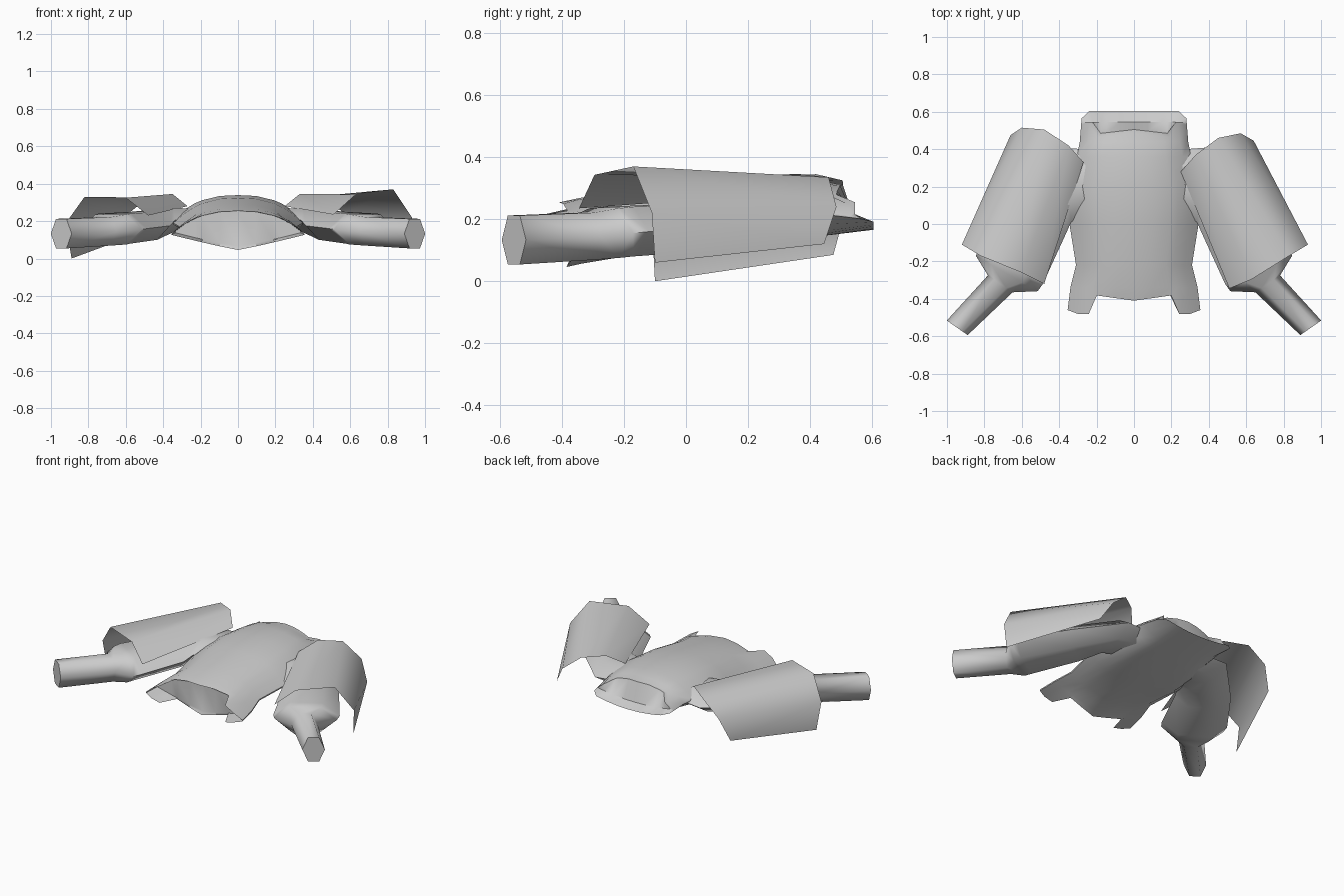
import bpy, bmesh, math
from mathutils import Vector

cube = bpy.data.objects.get("Cube")
if cube:
    bpy.data.objects.remove(cube, do_unlink=True)

grey = bpy.data.materials.new("plain_grey")
grey.use_nodes = True
grey.diffuse_color = (0.6, 0.6, 0.6, 1)
grey.node_tree.nodes["Principled BSDF"].inputs["Base Color"].default_value = (0.6, 0.6, 0.6, 1)


def loft(name, rings, closed=True, caps=(), angle=40):
    """Skin rings that share one point count; caps lists the ring ends to close."""
    bm = bmesh.new()
    rows = [[bm.verts.new(p) for p in ring] for ring in rings]
    n = len(rows[0])
    for a, b in zip(rows, rows[1:]):
        for i in range(n if closed else n - 1):
            j = (i + 1) % n
            bm.faces.new((a[i], a[j], b[j], b[i]))
    # Close an end with columns running from the first half of the ring to the second
    for end in caps:
        row = rows[end]
        for i in range(n // 2 - 1):
            bm.faces.new((row[i], row[i + 1], row[n - 2 - i], row[n - 1 - i]))
    bmesh.ops.recalc_face_normals(bm, faces=bm.faces)
    # Open sheets should face upwards
    if not closed and sum(f.normal.z for f in bm.faces) < 0:
        bmesh.ops.reverse_faces(bm, faces=bm.faces)
    mesh = bpy.data.meshes.new(name)
    bm.to_mesh(mesh)
    bm.free()
    mesh.materials.append(grey)
    obj = bpy.data.objects.new(name, mesh)
    bpy.context.collection.objects.link(obj)
    bpy.ops.object.select_all(action='DESELECT')
    obj.select_set(True)
    bpy.context.view_layer.objects.active = obj
    bpy.ops.object.shade_smooth_by_angle(angle=math.radians(angle))
    return obj


# Torso: flattened tube, recessed at the waist, sunken at the neck
HALF = (0.28, 0.56, 0.68, 0.85, 1)
STEPS = [-u for u in reversed(HALF)] + [0] + list(HALF)


def torso_ring(y, w, z_side, z_top, z_low, power=2.0):
    """y is a number, or a rule giving y from the side fraction and sheet."""
    ring = []
    for top in (True, False):
        for u in STEPS if top else reversed(STEPS):
            a = abs(u)
            z_mid = z_top if top else z_low
            z = z_side + (z_mid - z_side) * (1 - a ** (2.6 if top else power))
            # Keep the two sheets just apart at the side seam
            z += 0.004 if top else -0.004
            ring.append((u * w, y(a, top) if callable(y) else y, z))
    return ring


def waist_edge(u, top):
    if u > 0.6:
        return -0.46 if u > 0.9 else -0.48
    return (-0.41 if top else -0.385) + 0.05 * u


def collar_edge(u, top):
    if top:
        return 0.485 - 0.03 * u if u < 0.8 else 0.53
    return 0.605 if u < 0.9 else 0.565


def neck_lip(u, top):
    return 0.505 - 0.03 * u if top and u < 0.8 else 0.545


torso = [
    torso_ring(-0.37, 0.335, 0.142, 0.25, 0.07, 1.2),
    torso_ring(waist_edge, 0.355, 0.13, 0.25, 0.05, 1.1),
    torso_ring(-0.34, 0.34, 0.145, 0.265, 0.06, 1.2),
    torso_ring(-0.22, 0.31, 0.165, 0.285, 0.08, 1.5),
    torso_ring(0, 0.345, 0.185, 0.32, 0.10, 3),
    torso_ring(0.2, 0.345, 0.21, 0.335, 0.12, 5),
    torso_ring(0.36, 0.305, 0.22, 0.33, 0.14, 5),
    torso_ring(0.44, 0.29, 0.22, 0.32, 0.15, 4),
    torso_ring(collar_edge, 0.28, 0.205, 0.31, 0.17),
    torso_ring(neck_lip, 0.262, 0.22, 0.308, 0.197),
]
loft("torso", torso, caps=(0, -1))


# Arms: six-sided sleeves with a narrow forearm
def arm_ring(side, centre, heading, half_w, half_h):
    across = Vector((math.cos(heading), math.sin(heading), 0))
    ring = []
    for k in range(6):
        t = k * math.pi / 3
        p = Vector(centre) + across * (half_w * math.cos(t))
        p.z += half_h * math.sin(t) / math.sin(math.pi / 3)
        ring.append((side * p.x, p.y, p.z))
    return ring


ARM = [
    ((0.15, 0.24, 0.215), 1.57, 0.15, 0.05),
    ((0.36, 0.21, 0.205), 1.45, 0.20, 0.065),
    ((0.50, 0.05, 0.175), 0.64, 0.17, 0.075),
    ((0.66, -0.22, 0.16), 0.53, 0.20, 0.08),
    ((0.68, -0.265, 0.155), 0.52, 0.19, 0.08),
    ((0.715, -0.32, 0.145), 0.60, 0.08, 0.076),
    ((0.945, -0.555, 0.133), 0.61, 0.068, 0.079),
]

# Shoulder plates: bent open sheets, front edge then back edge
LEFT_PLATE = [
    [(0.51, -0.345, 0.235), (0.63, -0.295, 0.343), (0.83, -0.17, 0.37),
     (0.93, -0.11, 0.22), (0.92, -0.10, 0.06)],
    [(0.25, 0.28, 0.28), (0.33, 0.37, 0.345), (0.45, 0.46, 0.335),
     (0.57, 0.485, 0.24), (0.64, 0.445, 0.12)],
]
RIGHT_PLATE = [
    [(-0.48, -0.32, 0.23), (-0.60, -0.26, 0.325), (-0.82, -0.17, 0.33),
     (-0.92, -0.11, 0.19), (-0.89, -0.10, 0.0)],
    [(-0.27, 0.33, 0.28), (-0.35, 0.42, 0.345), (-0.48, 0.505, 0.325),
     (-0.60, 0.515, 0.23), (-0.66, 0.475, 0.085)],
]

for label, side, plate in (("left", 1, LEFT_PLATE), ("right", -1, RIGHT_PLATE)):
    loft(label + "_arm", [arm_ring(side, *r) for r in ARM], caps=(-1,), angle=75)
    loft(label + "_shoulder_plate", plate, closed=False, angle=60)
